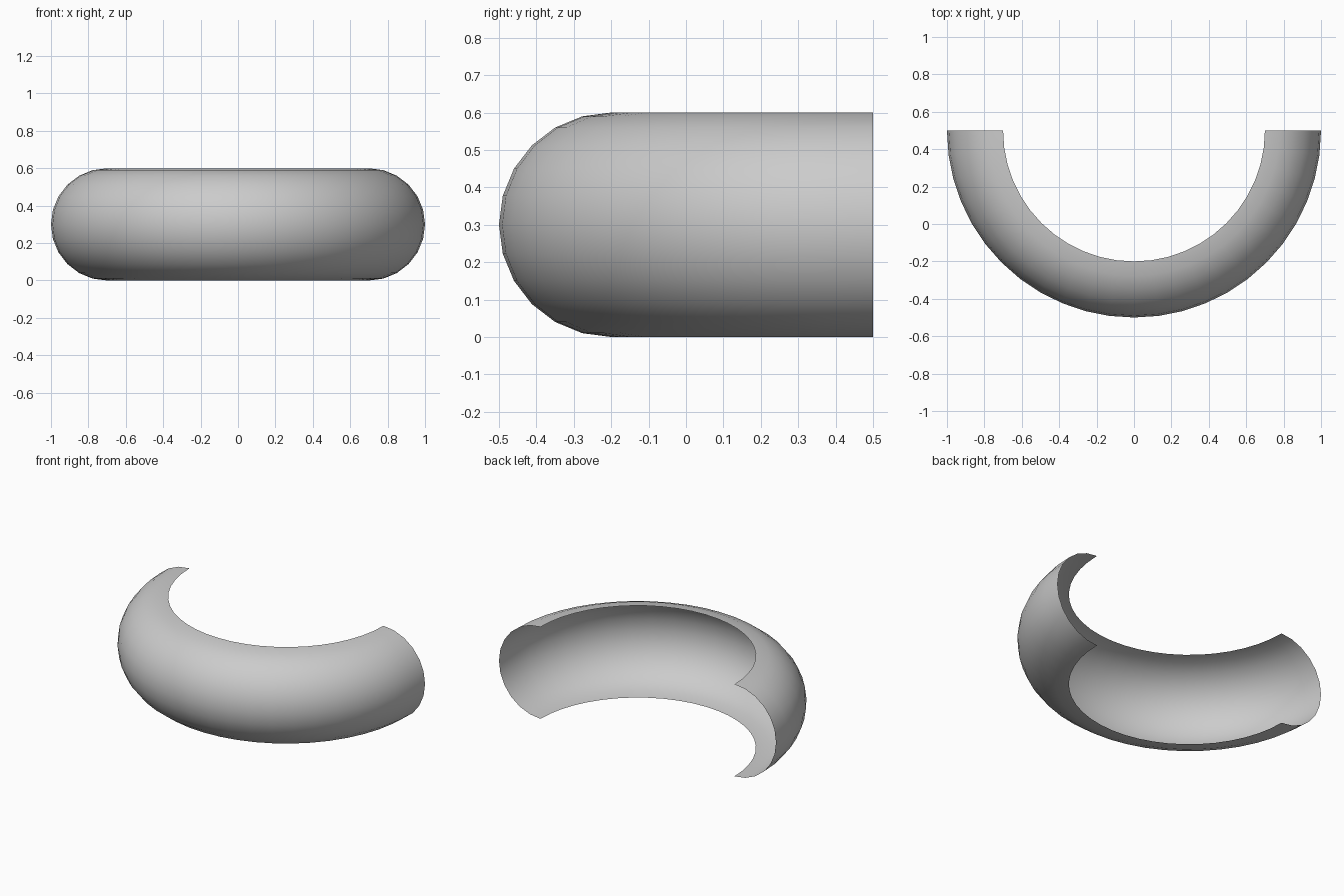
import bpy
import bmesh
from math import pi, sin, cos, radians
from mathutils import Vector

if "Cube" in bpy.data.objects:
    bpy.data.objects.remove(bpy.data.objects["Cube"])

RING_R, TUBE_R = 0.7, 0.3
CENTRE = Vector((0, 0.5, 0.3))
TUBE_SEGS, BEND_SEGS = 12, 24

bm = bmesh.new()

# half-round profile at the left (-x) end of the bend
profile = []
for i in range(TUBE_SEGS + 1):
    a = -pi / 2 + pi * i / TUBE_SEGS
    r, z = RING_R + TUBE_R * cos(a), TUBE_R * sin(a)
    profile.append(bm.verts.new(CENTRE + Vector((-r, 0, z))))
edges = [bm.edges.new(pair) for pair in zip(profile, profile[1:])]

# sweep the profile half a turn around the front
bmesh.ops.spin(bm, geom=profile + edges, cent=CENTRE, axis=(0, 0, 1),
               angle=pi, steps=BEND_SEGS, use_duplicate=False)

# make all faces point away from the tube's centre line
bm.normal_update()
flipped = []
for f in bm.faces:
    d = f.calc_center_median() - CENTRE
    core = Vector((d.x, d.y, 0)).normalized() * RING_R
    if f.normal.dot(d - core) < 0:
        flipped.append(f)
bmesh.ops.reverse_faces(bm, faces=flipped)

mesh = bpy.data.meshes.new("half_ring_shell")
bm.to_mesh(mesh)
bm.free()
shell = bpy.data.objects.new("half_ring_shell", mesh)
bpy.context.collection.objects.link(shell)

# smooth shading
bpy.context.view_layer.objects.active = shell
shell.select_set(True)
bpy.ops.object.shade_smooth_by_angle(angle=radians(30))
